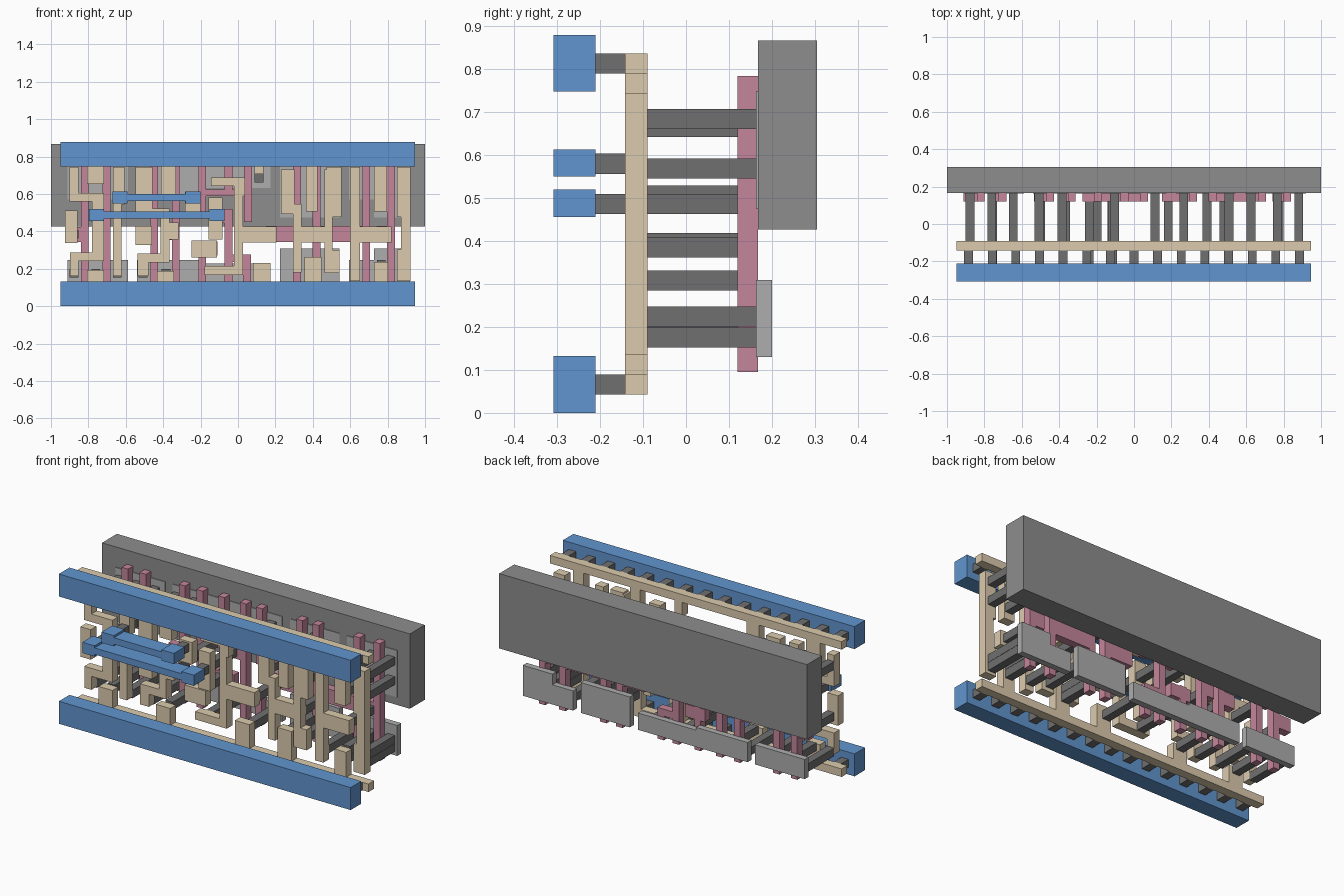
import bpy, bmesh, math

S = 0.2747                      # layout micron -> model unit
X0, Z0 = -0.948, 0.066          # layout origin in the model


def material(name, rgb):
    m = bpy.data.materials.new(name)
    m.diffuse_color = (*rgb, 1)
    return m


PINK = material("gate_pink", (0.55, 0.24, 0.33))
TAN = material("wire_tan", (0.72, 0.60, 0.42))
BLUE = material("metal_blue", (0.12, 0.30, 0.62))
DARK = material("contact_grey", (0.16, 0.16, 0.16))
WELL = material("well_grey", (0.27, 0.27, 0.27))
LIGHT = material("diffusion_grey", (0.42, 0.42, 0.42))


def slab(name, rects, y0, y1, mat):
    """Merge (x0, z0, x1, z1) rectangles into one outline and give it thickness."""
    xs = sorted({round(v, 3) for r in rects for v in (r[0], r[2])})
    zs = sorted({round(v, 3) for r in rects for v in (r[1], r[3])})
    full = set()
    for i in range(len(xs) - 1):
        for j in range(len(zs) - 1):
            cx, cz = (xs[i] + xs[i + 1]) / 2, (zs[j] + zs[j + 1]) / 2
            if any(a < cx < c and b < cz < d for a, b, c, d in rects):
                full.add((i, j))
    bm = bmesh.new()
    cache = {}

    def v(i, j, y):
        if (i, j, y) not in cache:
            cache[i, j, y] = bm.verts.new((X0 + xs[i] * S, y, Z0 + zs[j] * S))
        return cache[i, j, y]

    for i, j in full:
        ring = [(i, j), (i + 1, j), (i + 1, j + 1), (i, j + 1)]
        bm.faces.new([v(*p, y0) for p in ring])
        bm.faces.new([v(*p, y1) for p in reversed(ring)])
        for k, (di, dj) in enumerate([(0, -1), (1, 0), (0, 1), (-1, 0)]):
            if (i + di, j + dj) not in full:
                p, q = ring[k], ring[(k + 1) % 4]
                bm.faces.new([v(*q, y0), v(*p, y0), v(*p, y1), v(*q, y1)])
    bmesh.ops.recalc_face_normals(bm, faces=bm.faces)
    bmesh.ops.dissolve_limit(bm, angle_limit=0.01, verts=bm.verts, edges=bm.edges)
    me = bpy.data.meshes.new(name)
    bm.to_mesh(me)
    bm.free()
    me.materials.append(mat)
    ob = bpy.data.objects.new(name, me)
    bpy.context.collection.objects.link(ob)
    return ob


def studs(name, centres, y0, y1):
    """Square pegs between two layers."""
    h = 0.085
    return slab(name, [(x - h, z - h, x + h, z + h) for x, z in centres], y0, y1, DARK)


# back slab and diffusion plates
slab("well_slab", [(-0.19, 1.315, 7.09, 2.915)], 0.167, 0.305, WELL)
slab("lower_diffusion", [
    (0.135, 0.235, 1.31, 0.655),
    (1.485, 0.235, 2.70, 0.655), (2.70, 0.235, 4.08, 0.595),
    (4.27, 0.235, 5.43, 0.885),
    (5.61, 0.235, 6.1, 0.655), (6.1, 0.235, 6.8, 0.885)], 0.163, 0.2, LIGHT)
slab("upper_diffusion", [
    (0.135, 1.835, 1.31, 2.485),
    (1.485, 1.835, 2.70, 2.485), (2.70, 2.065, 4.08, 2.485),
    (4.27, 1.485, 5.43, 2.485),
    (5.61, 1.835, 6.1, 2.485), (6.1, 1.485, 6.8, 2.485)], 0.163, 0.2, LIGHT)

# gate strips with their contact pads
gates = [(x - 0.075, 0.105, x + 0.075, 2.615)
         for x in (0.47, 0.89, 1.82, 2.24, 4.6, 4.98, 5.95, 6.43)]
gates += [(2.68, 1.5, 2.83, 2.615), (2.68, 0.105, 2.83, 1.04),
          (3.19, 0.105, 3.34, 1.65), (3.19, 1.9, 3.34, 2.615),
          (3.55, 0.105, 3.7, 0.75), (3.57, 1.4, 3.72, 2.615)]
pads = [(0.13, 1.01, 0.47, 1.30), (0.6, 1.4, 0.89, 1.65), (1.5, 1.01, 1.82, 1.30),
        (2.0, 1.05, 2.24, 1.32), (2.58, 0.75, 3.05, 1.02), (2.45, 1.5, 2.83, 1.7),
        (2.93, 1.38, 3.34, 1.65), (3.19, 0.62, 3.7, 0.77), (2.83, 1.9, 3.72, 2.03),
        (4.0, 1.01, 4.6, 1.32), (4.98, 1.01, 5.95, 1.32), (6.15, 1.01, 6.43, 1.32)]
slab("gate_strips", gates + pads, 0.12, 0.167, PINK)

# tan wiring: rails with stubs, then individual signal paths
TY = (-0.142, -0.09)
top_stubs = [(0.515, 0.845, 2.135), (1.955, 2.245, 1.9), (3.77, 3.95, 2.33),
             (4.77, 5.0, 1.6), (6.1, 6.35, 1.6)]
slab("upper_rail_wire", [(0, 2.635, 6.9, 2.805)]
     + [(a, z, b, 2.64) for a, b, z in top_stubs], *TY, TAN)
low_stubs = [(0.515, 0.845, 0.465), (1.875, 2.21, 0.445), (3.74, 4.08, 0.6),
             (4.75, 5.08, 0.72), (6.1, 6.37, 0.62)]
slab("lower_rail_wire", [(0, -0.085, 6.9, 0.085)]
     + [(a, 0.08, b, z) for a, b, z in low_stubs], *TY, TAN)
signals = {
    "clock_input": [(0.085, 0.985, 0.33, 1.625)],
    "clock_inverse": [(0.175, 1.795, 0.845, 1.965), (0.175, 1.795, 0.345, 2.465),
                      (0.61, 0.635, 0.845, 1.965), (0.18, 0.635, 0.845, 0.805),
                      (0.18, 0.345, 0.345, 0.805)],
    "clock_buffer": [(1.015, 0.345, 1.185, 2.465), (1.015, 1.74, 1.245, 2.465)],
    "data_input": [(1.46, 0.955, 1.775, 1.325)],
    "data_inverse": [(1.495, 0.345, 1.705, 0.785), (1.495, 0.615, 2.115, 0.785),
                     (1.945, 0.615, 2.115, 1.665), (1.945, 1.055, 2.295, 1.385),
                     (1.455, 1.495, 2.115, 1.665), (1.455, 1.495, 1.785, 2.465)],
    "pass_gate_lower": [(2.415, 1.52, 2.72, 1.99), (2.55, 0.71, 3.04, 1.04)],
    "pass_gate_upper": [(2.88, 1.06, 3.15, 1.88)],
    "storage_path": [(2.93, 2.095, 3.585, 2.265), (3.415, 1.9, 3.585, 2.265),
                     (3.375, 0.37, 3.545, 2.1), (2.8, 0.37, 3.545, 0.54),
                     (3.375, 1.0, 4.2, 1.315)],
    "feedback_path": [(4.29, 1.55, 4.55, 2.425), (4.29, 1.55, 4.69, 1.75),
                      (4.52, 0.42, 4.69, 1.75), (4.52, 1.0, 5.29, 1.315),
                      (5.13, 0.41, 5.29, 2.425), (5.13, 0.41, 5.43, 0.85),
                      (5.17, 1.5, 5.47, 2.465)],
    "output_driver": [(5.63, 0.255, 5.83, 2.465), (5.63, 1.0, 6.44, 1.315)],
    "output_pin": [(6.55, 0.255, 6.81, 0.86), (6.62, 0.255, 6.81, 2.465),
                   (6.55, 1.5, 6.81, 2.465)],
}
for name, rects in signals.items():
    slab(name + "_wire", rects, *TY, TAN)

# contacts from tan wiring back to diffusion and gates
diff = [(x, z) for x in (0.26, 0.68, 1.1, 1.6, 2.05, 3.86, 4.87, 6.24, 6.66)
        for z in (0.40, 2.25)]
diff += [(x, z) for x in (4.87, 6.24, 6.66) for z in (0.575, 1.83)]
diff += [(3.02, 0.455), (3.07, 2.18), (4.42, 2.18), (4.42, 1.83), (5.25, 0.575),
         (5.3, 2.18), (5.3, 1.83), (5.73, 0.455), (5.73, 2.18)]
studs("diffusion_contacts", diff, -0.09, 0.163)
studs("gate_contacts", [(0.26, 1.16), (0.7, 1.53), (1.63, 1.16), (2.12, 1.2),
                        (2.58, 1.6), (2.73, 0.88), (3.04, 1.53), (4.12, 1.16),
                        (5.2, 1.16), (6.28, 1.16)], -0.09, 0.12)

# pegs from tan wiring forward to the metal
MY = (-0.21, -0.142)
for name, z in (("lower_rail_pegs", 0), ("upper_rail_pegs", 2.72)):
    studs(name, [(0.23 + 0.46 * k, z) for k in range(15)], *MY)
studs("jumper_pegs", [(0.7, 1.53), (3.04, 1.53), (1.15, 1.87), (2.575, 1.87)], *MY)

# blue metal rails and the two jumpers
BY = (-0.308, -0.21)
slab("lower_metal_rail", [(0, -0.24, 6.9, 0.24)], *BY, BLUE)
slab("upper_metal_rail", [(0, 2.48, 6.9, 2.96)], *BY, BLUE)
for name, a, b, z in (("lower_jumper", 0.7, 3.045, 1.535), ("upper_jumper", 1.155, 2.575, 1.875)):
    ends = [(x - 0.145, z - 0.115, x + 0.145, z + 0.115) for x in (a, b)]
    slab(name, ends + [(a, z - 0.07, b, z + 0.07)], *BY, BLUE)
